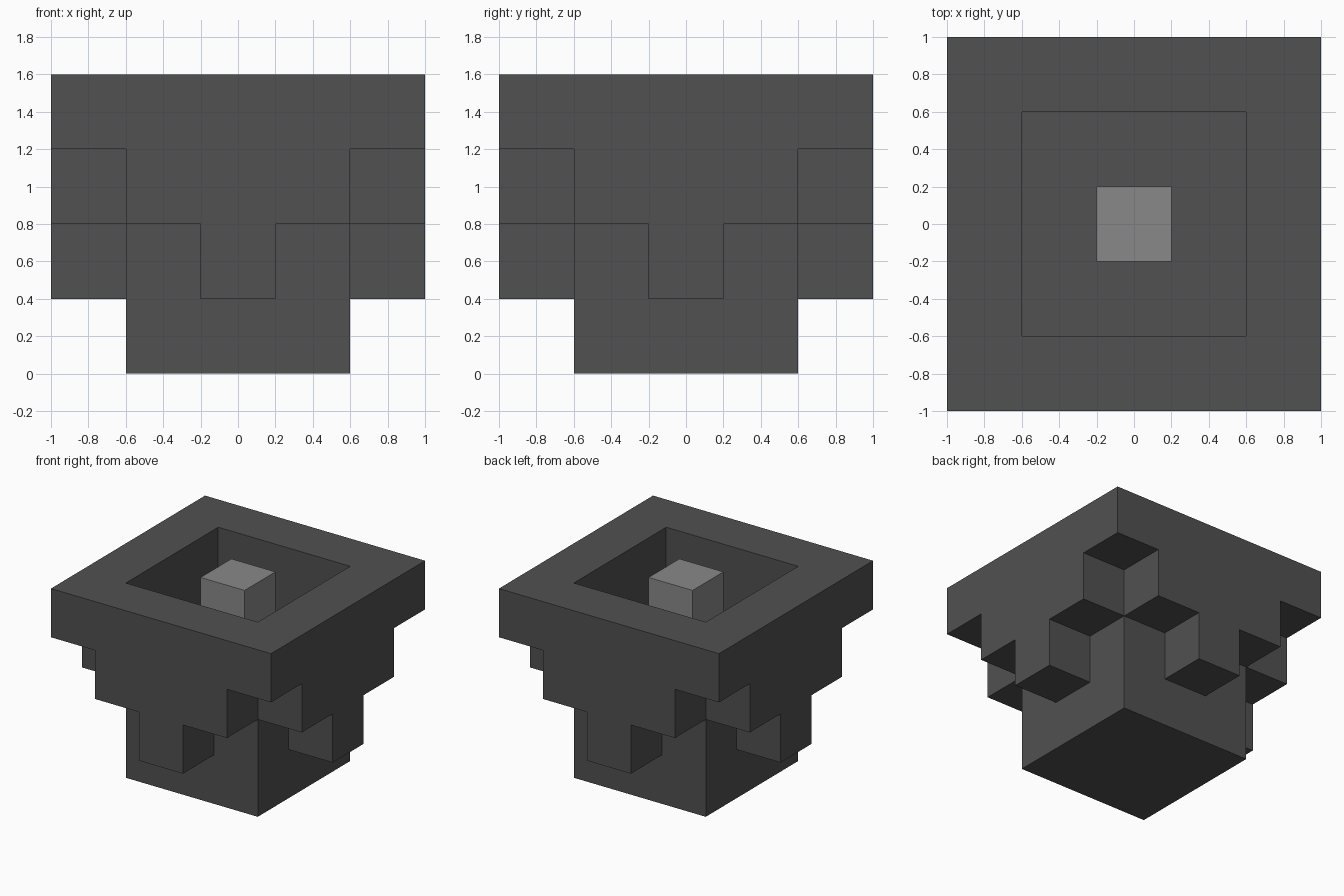
import bpy
import bmesh
from math import pi
from mathutils import Matrix, Vector

cube = bpy.data.objects.get("Cube")
if cube:
    bpy.data.objects.remove(cube, do_unlink=True)

U = 0.4  # side of one building block


def make_material(name, value):
    mat = bpy.data.materials.new(name)
    mat.use_nodes = True
    color = (value, value, value, 1)
    mat.diffuse_color = color
    mat.node_tree.nodes["Principled BSDF"].inputs["Base Color"].default_value = color
    return mat


def add_prism(name, outline, depth, mat, turn=Matrix()):
    """Extrude a flat outline along the depth vector."""
    bm = bmesh.new()
    face = bm.faces.new([bm.verts.new(p) for p in outline])
    extruded = bmesh.ops.extrude_face_region(bm, geom=[face], use_keep_orig=True)
    moved = [v for v in extruded["geom"] if isinstance(v, bmesh.types.BMVert)]
    bmesh.ops.translate(bm, verts=moved, vec=Vector(depth))
    bmesh.ops.recalc_face_normals(bm, faces=bm.faces)
    bm.transform(turn)
    mesh = bpy.data.meshes.new(name)
    bm.to_mesh(mesh)
    bm.free()
    mesh.materials.append(mat)
    obj = bpy.data.objects.new(name, mesh)
    bpy.context.collection.objects.link(obj)
    return obj


def add_block(name, half, bottom, height, mat):
    corners = [(-half, -half, bottom), (half, -half, bottom),
               (half, half, bottom), (-half, half, bottom)]
    return add_prism(name, corners, (0, 0, height), mat)


dark = make_material("dark grey", 0.082)
light = make_material("light grey", 0.25)

# Solid base and the pillar standing in the open well
add_block("base", 1.5 * U, 0, 2 * U, dark)
add_block("core_pillar", 0.5 * U, 2 * U, 2 * U, light)

# Stepped wall: rim on top, narrowing to a single block;
# one end stops short so that the four walls interlock at the corners
steps = [(-2.5, 4), (-2.5, 3), (-1.5, 3), (-1.5, 2), (-0.5, 2),
         (-0.5, 1), (0.5, 1), (0.5, 2), (1.5, 2), (1.5, 4)]
wall = [(x * U, -2.5 * U, z * U) for x, z in steps]
for i, side in enumerate(("front", "left", "back", "right")):
    add_prism(side + "_stepped_wall", wall, (0, U, 0), dark,
              Matrix.Rotation(i * pi / 2, 4, "Z"))
